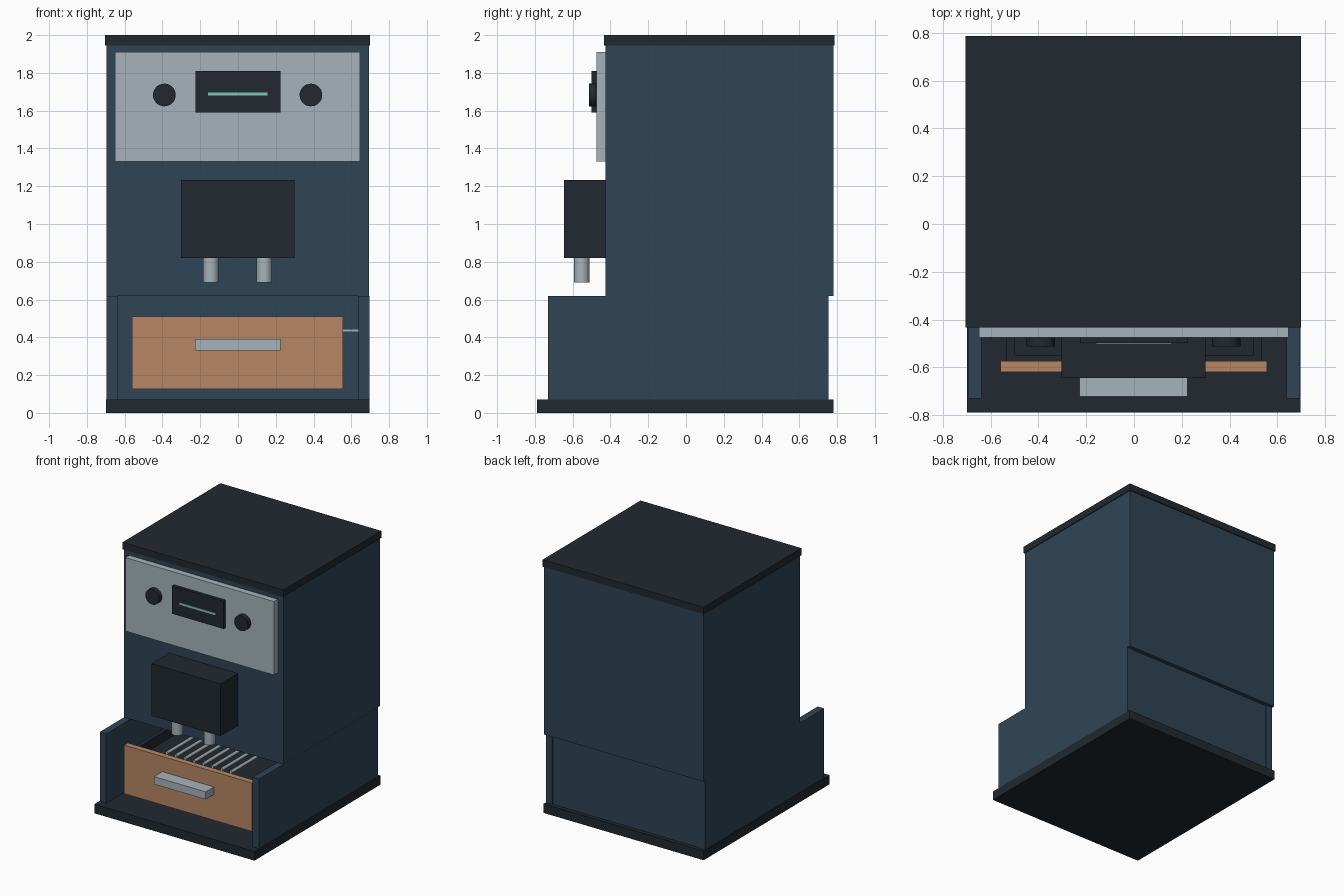
import bpy, bmesh, math
from mathutils import Matrix, Vector

if "Cube" in bpy.data.objects:
    bpy.data.objects.remove(bpy.data.objects["Cube"])


def material(name, rgb):
    m = bpy.data.materials.new(name)
    m.diffuse_color = (*rgb, 1)
    m.use_nodes = True
    m.node_tree.nodes["Principled BSDF"].inputs["Base Color"].default_value = m.diffuse_color
    return m


BLUE = material("blue_paint", (0.028, 0.058, 0.092))
DARK = material("dark_plastic", (0.015, 0.022, 0.029))
STEEL = material("steel", (0.38, 0.45, 0.49))
COPPER = material("copper", (0.47, 0.24, 0.13))
TEAL = material("teal_glow", (0.2, 0.58, 0.47))


def finish(name, bm, mat):
    me = bpy.data.meshes.new(name)
    bm.to_mesh(me)
    bm.free()
    me.materials.append(mat)
    ob = bpy.data.objects.new(name, me)
    bpy.context.collection.objects.link(ob)
    return ob


def box(name, x, y, z, mat):
    """Box from (min, max) ranges."""
    lo, hi = Vector((x[0], y[0], z[0])), Vector((x[1], y[1], z[1]))
    bm = bmesh.new()
    bmesh.ops.create_cube(bm, size=1, matrix=Matrix.Translation((lo + hi) / 2)
                          @ Matrix.Diagonal((*(hi - lo), 1)))
    return finish(name, bm, mat)


def cylinder(name, centre, radius, depth, mat, along_y=False, sides=32):
    rot = Matrix.Rotation(math.pi / 2, 4, 'X') if along_y else Matrix.Identity(4)
    bm = bmesh.new()
    bmesh.ops.create_cone(bm, cap_ends=True, segments=sides, radius1=radius, radius2=radius,
                          depth=depth, matrix=Matrix.Translation(centre) @ rot)
    for f in bm.faces:
        f.smooth = len(f.verts) == 4
    for e in bm.edges:
        e.smooth = all(f.smooth for f in e.link_faces)
    return finish(name, bm, mat)


# Housing
box("base", (-0.7, 0.697), (-0.79, 0.78), (0, 0.072), DARK)
box("upper_body", (-0.697, 0.694), (-0.427, 0.78), (0.62, 1.945), BLUE)
box("lid", (-0.705, 0.7), (-0.433, 0.787), (1.945, 2), DARK)
box("lower_back_panel", (-0.64, 0.637), (0.70, 0.748), (0.072, 0.62), BLUE)

# Control panel
box("control_panel", (-0.65, 0.646), (-0.475, -0.427), (1.33, 1.91), STEEL)
box("display", (-0.226, 0.224), (-0.499, -0.475), (1.59, 1.81), DARK)
box("display_line", (-0.16, 0.157), (-0.502, -0.498), (1.68, 1.697), TEAL)

# Brew head
box("brew_head", (-0.303, 0.299), (-0.645, -0.427), (0.82, 1.232), DARK)

# Drawer front and handle
box("drawer_front", (-0.56, 0.556), (-0.62, -0.573), (0.127, 0.51), COPPER)
box("drawer_handle", (-0.228, 0.224), (-0.722, -0.62), (0.33, 0.39), STEEL)

# Open drip tray behind the drawer front
box("tray_floor", (-0.537, 0.533), (-0.573, 0.35), (0.13, 0.40), DARK)
box("tray_back", (-0.537, 0.533), (0.315, 0.35), (0.40, 0.475), DARK)
box("tray_front", (-0.537, 0.533), (-0.573, -0.55), (0.40, 0.475), DARK)
box("tray_rail", (0.533, 0.637), (-0.3, 0.3), (0.428, 0.443), STEEL)

# Left and right parts
for side, s in (("left", -1), ("right", 1)):
    wall = sorted((s * 0.639, s * 0.695))
    box(f"{side}_lower_wall", wall, (-0.73, 0.755), (0.072, 0.62), BLUE)
    tray = sorted((s * 0.498, s * 0.535))
    box(f"{side}_tray_wall", tray, (-0.573, 0.35), (0.40, 0.475), DARK)
    cylinder(f"{side}_knob", (s * 0.388 - 0.002, -0.494, 1.683), 0.06, 0.037, DARK, True)
    cylinder(f"{side}_spout", (s * 0.141 - 0.002, -0.552, 0.755), 0.041, 0.132, STEEL)

# Drip grate bars
for i in range(8):
    x = -0.28 + i * 0.08
    cylinder(f"grate_bar_{i + 1}", (x, -0.24, 0.472), 0.012, 0.50, STEEL, True, 12)
